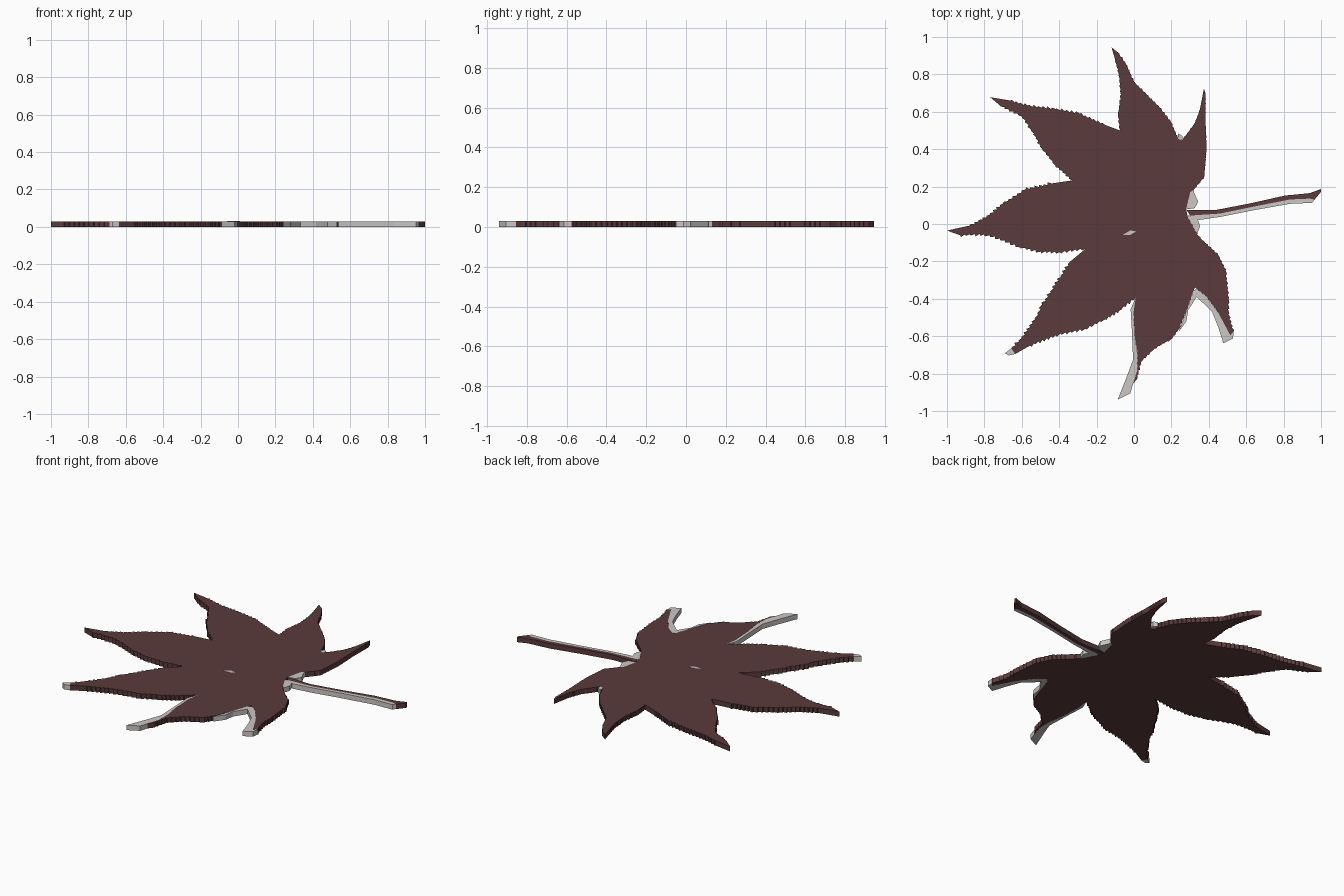
import bpy, bmesh, random
from mathutils import Vector

random.seed(4)
THICK = 0.03


def material(name, rgb):
    m = bpy.data.materials.new(name)
    m.diffuse_color = (*rgb, 1)
    return m


BROWN = material("maroon_brown", (0.105, 0.043, 0.043))
GREY = material("pale_grey", (0.60, 0.57, 0.56))


def slab(name, pts, mat, z0=0.0, z1=THICK):
    """Flat outline (counter-clockwise) extruded to a thin plate."""
    bm = bmesh.new()
    face = bm.faces.new([bm.verts.new((p[0], p[1], z0)) for p in pts])
    top = bmesh.ops.extrude_face_region(bm, geom=[face], use_keep_orig=True)
    for v in top["geom"]:
        if isinstance(v, bmesh.types.BMVert):
            v.co.z = z1
    bmesh.ops.recalc_face_normals(bm, faces=bm.faces)
    bmesh.ops.triangulate(bm, faces=[f for f in bm.faces if len(f.verts) > 4],
                          ngon_method='EAR_CLIP')
    me = bpy.data.meshes.new(name)
    bm.to_mesh(me)
    bm.free()
    me.materials.append(mat)
    ob = bpy.data.objects.new(name, me)
    bpy.context.collection.objects.link(ob)
    return ob


def serrate(pts, depth, step=0.026):
    """Add saw teeth along a lobe edge, pointing towards the lobe tip."""
    pts = [Vector(p) for p in pts]
    tip = max(range(len(pts)), key=lambda i: pts[i].length)
    out = []
    for i, (a, b) in enumerate(zip(pts, pts[1:])):
        d = b - a
        n = Vector((d.y, -d.x)).normalized()
        count = max(1, round(d.length / step))
        out.append(a)
        if i in (tip - 1, tip):
            continue
        for k in range(count):
            t = (k + (0.8 if i < tip else 0.2)) / count
            out.append(a + d * t + n * depth * random.uniform(0.4, 1.3))
            if k < count - 1:
                out.append(a + d * ((k + 1) / count) - n * depth * 0.4)
    out.append(pts[-1])
    return out


# Seven lobes, each traced from notch to tip to notch
upper_right = [(.278, .078), (.30, .17), (.32, .185), (.375, .25), (.388, .40), (.382, .55),
               (.382, .70), (.374, .725), (.352, .61), (.326, .54), (.257, .447)]
top = [(.235, .455), (.20, .54), (.14, .62), (.07, .69), (0, .76), (-.04, .85), (-.085, .917),
       (-.12, .944), (-.10, .875), (-.08, .80), (-.07, .69), (-.085, .585), (-.075, .50)]
upper_left = [(-.155, .53), (-.29, .59), (-.42, .615), (-.567, .632), (-.66, .66), (-.77, .678),
              (-.717, .634), (-.60, .575), (-.55, .505), (-.49, .40), (-.42, .313), (-.33, .233)]
left = [(-.44, .217), (-.58, .185), (-.70, .11), (-.77, .05), (-.877, -.008), (-1, -.035),
        (-.93, -.06), (-.80, -.055), (-.717, -.078), (-.61, -.125), (-.50, -.148),
        (-.396, -.15), (-.257, -.131)]
lower_left = [(-.34, -.20), (-.42, -.323), (-.49, -.43), (-.53, -.51), (-.60, -.61),
              (-.655, -.665), (-.635, -.695), (-.556, -.65), (-.42, -.595), (-.26, -.56),
              (-.155, -.51), (-.075, -.46), (.01, -.39)]
bottom = [(-.002, -.47), (.005, -.60), (.02, -.70), (.018, -.78), (-.005, -.855),
          (.015, -.83), (.037, -.735), (.11, -.665), (.20, -.615), (.24, -.56),
          (.283, -.457), (.315, -.36), (.326, -.34)]
lower_right = [(.335, -.345), (.39, -.388), (.45, -.473), (.515, -.595), (.532, -.575), (.505, -.484),
               (.505, -.40), (.49, -.25), (.45, -.165), (.38, -.10), (.337, -.056), (.29, .03)]

outline = []
for lobe, depth in ((upper_right, .002), (top, .004), (upper_left, .007), (left, .008),
                    (lower_left, .008), (bottom, .004), (lower_right, .005)):
    outline += serrate(lobe, depth)
slab("leaf_blade", outline, BROWN)

# Stem: brown upper strip with a pale lower strip
stem_mid = [(.30, .045), (.46, .056), (.674, .10), (.834, .131), (.94, .136), (.965, .13)]
stem_top = [(1.0, .172), (1.0, .187), (.94, .165), (.807, .152), (.62, .11), (.433, .074), (.28, .076)]
stem_low = [(.35, .022), (.46, .038), (.62, .07), (.834, .108), (.952, .113)]
slab("stem", stem_mid + stem_top, BROWN)
slab("stem_pale_side", stem_low + stem_mid[::-1], GREY)

# Pale patches along the rim
slab("stem_joint_upper", [(.278, .078), (.325, .085), (.343, .12), (.32, .17), (.32, .185), (.30, .17)], GREY)
slab("stem_joint_lower", [(.337, -.056), (.353, -.012), (.337, .04), (.29, .045), (.29, .03)], GREY)
slab("bottom_lobe_pale_edge", [(.01, -.39), (-.018, -.457), (-.012, -.56), (-.005, -.725), (-.04, -.82),
                               (-.088, -.94), (-.02, -.905), (-.005, -.855), (.018, -.78), (.02, -.70),
                               (.005, -.60), (-.002, -.47)], GREY)
slab("bottom_lobe_pale_notch", [(.24, -.575), (.28, -.52), (.29, -.46), (.335, -.39), (.335, -.345),
                                (.315, -.36), (.283, -.457)], GREY)
slab("lower_right_pale_edge", [(.335, -.345), (.335, -.39), (.417, -.468), (.45, -.55), (.478, -.638),
                               (.53, -.612), (.532, -.575), (.515, -.595), (.45, -.473), (.39, -.388)], GREY)
slab("lower_left_pale_tip", [(-.655, -.665), (-.69, -.69), (-.67, -.703), (-.635, -.695)], GREY)
slab("top_notch_pale", [(.257, .447), (.26, .47), (.235, .485), (.235, .455)], GREY)

# Small pale spot on the top face
slab("blade_spot", [(-.06, -.058), (-.02, -.058), (.012, -.04), (-.02, -.034)], GREY, THICK - .004, THICK + .001)
